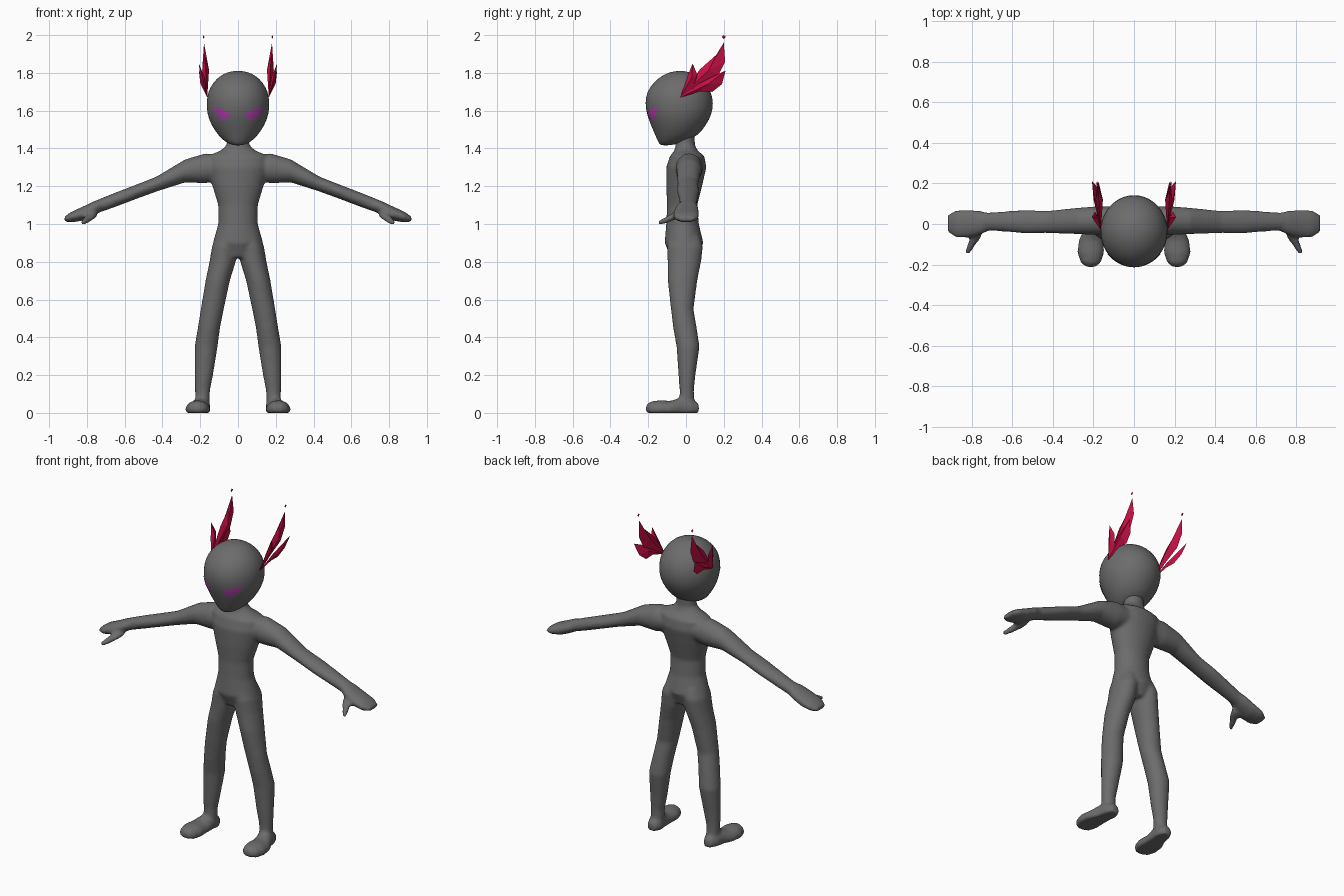
import bpy, bmesh, math
from mathutils import Vector
from mathutils.bvhtree import BVHTree

cube = bpy.data.objects.get("Cube")
if cube:
    bpy.data.objects.remove(cube)


def material(name, r, g, b):
    m = bpy.data.materials.new(name)
    m.use_nodes = True
    m.diffuse_color = (r, g, b, 1)
    m.node_tree.nodes["Principled BSDF"].inputs["Base Color"].default_value = (r, g, b, 1)
    return m


skin = material("grey skin", 0.15, 0.15, 0.15)
crimson = material("crimson", 0.6, 0.005, 0.06)
violet = material("violet", 0.42, 0.05, 0.4)


def make_object(name, bm, mat):
    bmesh.ops.recalc_face_normals(bm, faces=bm.faces)
    mesh = bpy.data.meshes.new(name)
    bm.to_mesh(mesh)
    bm.free()
    mesh.materials.append(mat)
    ob = bpy.data.objects.new(name, mesh)
    bpy.context.collection.objects.link(ob)
    return ob


def loft(bm, rings, axis, side=1, seg=24):
    """Skin ellipses (t, a0, a1, b0, b1) placed along an axis."""
    loops = []
    for t, a0, a1, b0, b1 in rings:
        loop = []
        for i in range(seg):
            ang = math.tau * i / seg
            a = (a0 + a1) / 2 + (a1 - a0) / 2 * math.cos(ang)
            b = (b0 + b1) / 2 + (b1 - b0) / 2 * math.sin(ang)
            x, y, z = {"x": (t, a, b), "y": (a, t, b), "z": (a, b, t)}[axis]
            loop.append(bm.verts.new((x * side, y, max(z, 0))))
        loops.append(loop)
    for low, high in zip(loops, loops[1:]):
        for i in range(seg):
            j = (i + 1) % seg
            bm.faces.new((low[i], low[j], high[j], high[i]))
    bm.faces.new(loops[0][::-1])
    bm.faces.new(loops[-1])


# Body: torso, limbs, hands and feet fused into one skin
torso = [(.82, -.08, .08, -.08, .06), (.9, -.133, .133, -.113, .092),
         (1.0, -.105, .105, -.105, .068), (1.1, -.105, .105, -.1, .06),
         (1.2, -.135, .135, -.105, .085), (1.3, -.165, .165, -.105, .108),
         (1.36, -.16, .16, -.085, .097), (1.39, -.09, .09, -.06, .06),
         (1.42, -.06, .06, -.055, .047), (1.5, -.055, .055, -.05, .047)]
leg = [(.04, .15, .226, -.035, .045), (.12, .148, .228, -.034, .042),
       (.2, .132, .23, -.04, .05), (.35, .108, .23, -.05, .072),
       (.45, .095, .213, -.068, .057), (.55, .075, .197, -.08, .04),
       (.7, .043, .172, -.097, .06), (.8, .012, .151, -.098, .08),
       (.88, .005, .138, -.1, .09), (.94, .02, .11, -.09, .07)]
foot = [(-.212, .19, .235, .0, .04), (-.19, .163, .263, -.02, .06),
        (-.14, .146, .28, -.03, .067), (-.08, .15, .272, -.03, .064),
        (-.02, .148, .245, -.03, .085), (.03, .145, .235, -.03, .075),
        (.068, .165, .215, -.01, .05)]
arm = [(.08, -.05, .085, 1.24, 1.36), (.17, -.055, .088, 1.215, 1.375),
       (.28, -.05, .08, 1.22, 1.342), (.43, -.045, .065, 1.172, 1.252),
       (.54, -.047, .07, 1.132, 1.208), (.645, -.037, .062, 1.092, 1.168),
       (.74, -.032, .055, 1.058, 1.13)]
hand = [(.7, -.025, .05, 1.08, 1.14), (.76, -.055, .066, 1.045, 1.122),
        (.82, -.068, .07, 1.018, 1.093), (.88, -.066, .068, 1.008, 1.066),
        (.918, -.04, .045, 1.012, 1.04)]
thumb = [(-.03, .74, .82, 1.03, 1.075), (-.07, .755, .81, 1.018, 1.058),
         (-.11, .785, .825, 1.0, 1.036), (-.145, .808, .834, .996, 1.02)]

bm = bmesh.new()
loft(bm, torso, "z", seg=32)
for side in (1, -1):
    loft(bm, leg, "z", side)
    loft(bm, foot, "y", side)
    loft(bm, arm, "x", side)
    loft(bm, hand, "x", side)
    loft(bm, thumb, "y", side, 12)
body = make_object("body", bm, skin)
fuse = body.modifiers.new("fuse", "REMESH")
fuse.mode = "VOXEL"
fuse.voxel_size = 0.009
fuse.use_smooth_shade = True
relax = body.modifiers.new("relax", "SMOOTH")
relax.factor = 0.5
relax.iterations = 8

# Head: rounded skull narrowing to a forward chin
skull = [(1.415, -.025, .025, -.135, -.085), (1.435, -.07, .07, -.148, .0),
         (1.47, -.105, .105, -.163, .065), (1.52, -.14, .14, -.185, .105),
         (1.58, -.164, .164, -.208, .138), (1.64, -.168, .168, -.218, .146),
         (1.7, -.16, .16, -.208, .135), (1.75, -.132, .132, -.172, .1),
         (1.785, -.095, .095, -.13, .06), (1.806, -.05, .05, -.08, .015),
         (1.81, -.015, .015, -.045, -.015)]
bm = bmesh.new()
loft(bm, skull, "z", seg=32)
head = make_object("head", bm, skin)
head.modifiers.new("round", "SUBSURF").levels = 1
head.modifiers["round"].render_levels = 1
for p in head.data.polygons:
    p.use_smooth = True

# Eyes: slanted half-moon plates laid on the face
depsgraph = bpy.context.evaluated_depsgraph_get()
face_tree = BVHTree.FromObject(head, depsgraph)
COLS, ROWS = 14, 5
for side, label in ((1, "left"), (-1, "right")):
    bm = bmesh.new()
    grid = []
    for c in range(COLS + 1):
        s = c / COLS
        x = .038 + .09 * s
        top = 1.588 + .034 * s
        depth = .052 * math.sin(math.pi * s) ** 0.7 + .001
        column = []
        for r in range(ROWS + 1):
            start = Vector((x * side, -1, top - depth * r / ROWS))
            hit = face_tree.ray_cast(start, Vector((0, 1, 0)))
            column.append(bm.verts.new(hit[0] + hit[1] * 0.003))
        grid.append(column)
    for left, right in zip(grid, grid[1:]):
        for r in range(ROWS):
            quad = [left[r], left[r + 1], right[r + 1], right[r]]
            bm.faces.new(quad if side > 0 else quad[::-1])
    eye = make_object(label + "_eye", bm, violet)
    for p in eye.data.polygons:
        p.use_smooth = True


# Flame crests: faceted leaves with a raised ridge on both sides
def leaf(bm, outline, ridge, x_base, x_tip, thick, side):
    z_low = min(z for y, z in outline)
    z_high = max(z for y, z in outline)

    def vert(y, z, shift=0):
        f = (z - z_low) / (z_high - z_low)
        return bm.verts.new(((x_base + (x_tip - x_base) * f + shift) * side, y, z))

    rim = [vert(y, z) for y, z in outline]
    for shift in (thick, -thick):
        peak = vert(*ridge, shift)
        for i, v in enumerate(rim):
            bm.faces.new((v, rim[(i + 1) % len(rim)], peak))


main_leaf = [(-.03, 1.67), (.035, 1.765), (.075, 1.82), (.16, 1.895),
             (.2, 1.96), (.207, 1.86), (.17, 1.785), (.08, 1.735)]
rear_leaf = [(-.03, 1.67), (.07, 1.745), (.15, 1.785), (.21, 1.812),
             (.19, 1.74), (.14, 1.7), (.075, 1.702)]
front_leaf = [(-.03, 1.67), (.005, 1.775), (.035, 1.85), (.06, 1.79), (.04, 1.725)]
spark = [(.2, 1.98), (.189, 1.991), (.2, 2.0), (.211, 1.991)]
for side, label in ((1, "left"), (-1, "right")):
    bm = bmesh.new()
    leaf(bm, main_leaf, (.12, 1.815), .163, .18, .018, side)
    leaf(bm, rear_leaf, (.12, 1.742), .163, .207, .014, side)
    leaf(bm, front_leaf, (.03, 1.775), .163, .207, .012, side)
    leaf(bm, spark, (.2, 1.99), .182, .182, .004, side)
    make_object(label + "_crest", bm, crimson)
